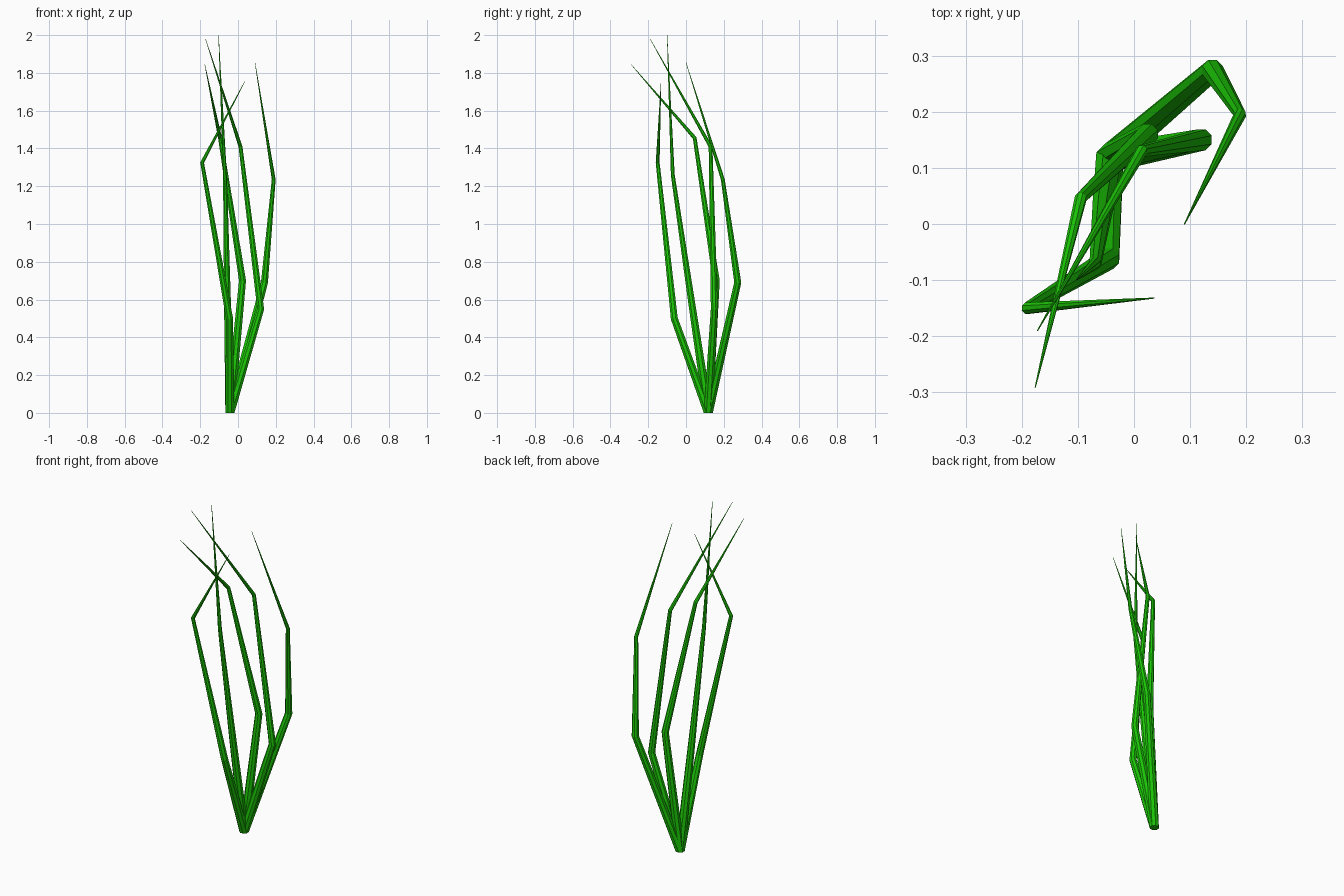
import bpy, bmesh, math
from mathutils import Vector

old = bpy.data.objects.get("Cube")
if old:
    bpy.data.objects.remove(old, do_unlink=True)

green = bpy.data.materials.new("grass green")
green.use_nodes = True
color = (0.011, 0.57, 0.002, 1)
green.diffuse_color = color
green.node_tree.nodes["Principled BSDF"].inputs["Base Color"].default_value = color

SIDES = 8
ROOT = Vector((-0.043, 0.118, 0))
RADII = (0.026, 0.02, 0.011, 0.001)
UP = Vector((0, 0, 1))


def blade(name, knee, elbow, tip):
    """Tapering eight-sided stalk: flat foot, two bends, very fine tip."""
    pts = [ROOT, Vector(knee), Vector(elbow), Vector(tip)]
    dirs = [(b - a).normalized() for a, b in zip(pts, pts[1:])]
    normals = [UP] + [(a + b).normalized() for a, b in zip(dirs, dirs[1:])] + [dirs[-1]]
    bm = bmesh.new()
    rings = []
    for p, n, r in zip(pts, normals, RADII):
        turn = UP.rotation_difference(n)
        ring = []
        for i in range(SIDES):
            a = math.tau * (i + 0.5) / SIDES
            ring.append(bm.verts.new(p + turn @ Vector((r * math.cos(a), r * math.sin(a), 0))))
        rings.append(ring)
    bm.faces.new(rings[0][::-1])
    bm.faces.new(rings[-1])
    for lo, hi in zip(rings, rings[1:]):
        for i in range(SIDES):
            j = (i + 1) % SIDES
            bm.faces.new((lo[i], lo[j], hi[j], hi[i]))
    mesh = bpy.data.meshes.new(name)
    bm.to_mesh(mesh)
    bm.free()
    mesh.materials.append(green)
    bpy.context.collection.objects.link(bpy.data.objects.new(name, mesh))


# Five stalks fanning out from one root
blade("back_left_blade", (0.14, 0.274, 0.69), (0.189, 0.195, 1.235), (0.09, 0.0, 1.855))
blade("front_right_blade", (-0.045, -0.062, 0.5), (-0.19, -0.15, 1.325), (0.036, -0.132, 1.755))
blade("back_blade", (0.024, 0.16, 0.70), (-0.095, 0.046, 1.455), (-0.176, -0.291, 1.845))
blade("left_blade", (0.12, 0.15, 0.55), (0.013, 0.13, 1.41), (-0.172, -0.19, 1.98))
blade("right_blade", (-0.055, 0.035, 0.55), (-0.069, -0.07, 1.26), (-0.103, -0.10, 2.0))
